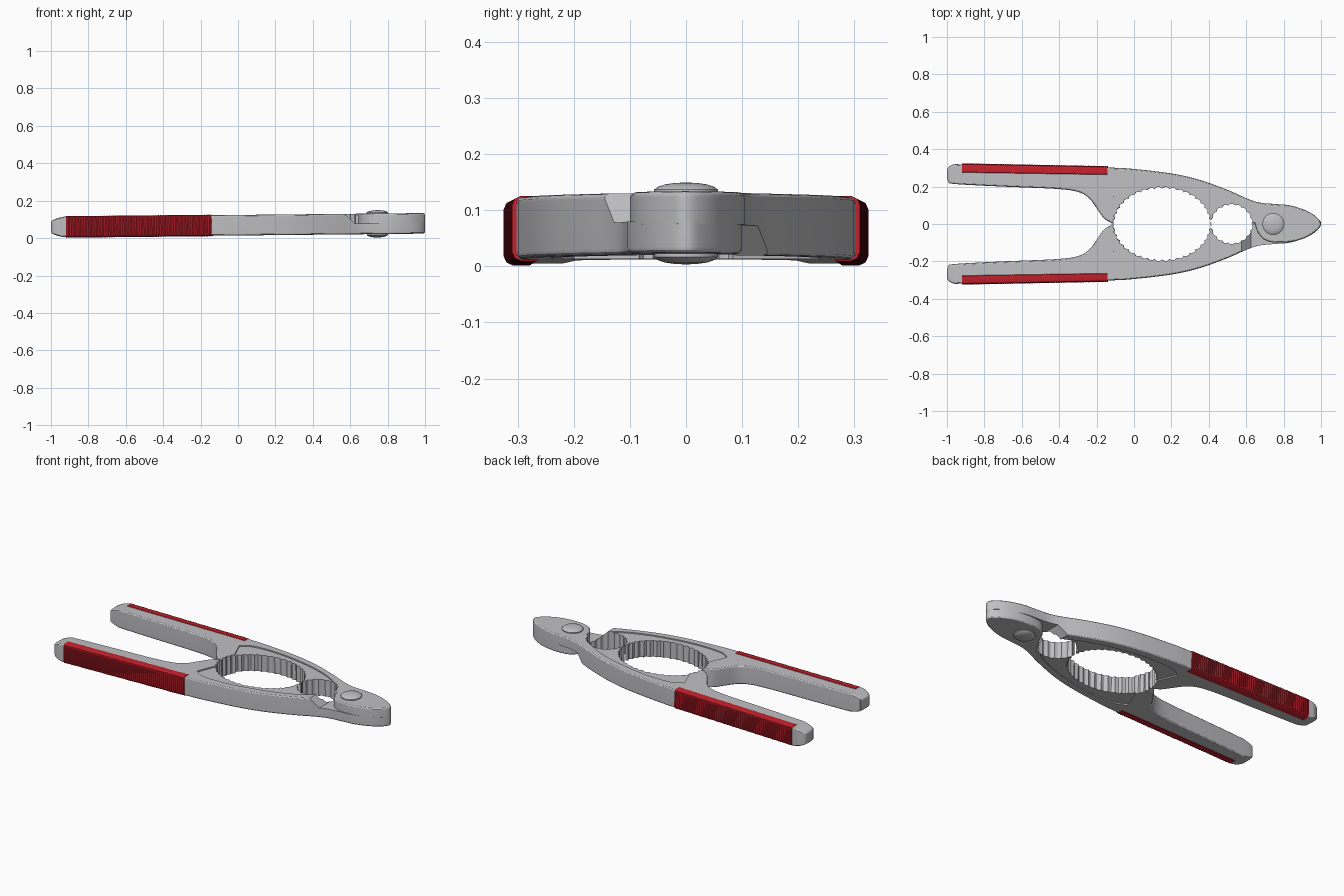
import bpy, bmesh, math
from mathutils import Matrix, Vector

cube = bpy.data.objects.get("Cube")
if cube:
    bpy.data.objects.remove(cube, do_unlink=True)


def material(name, color, rough, metal=0.0):
    m = bpy.data.materials.new(name)
    m.use_nodes = True
    m.diffuse_color = (*color, 1)
    bsdf = next(n for n in m.node_tree.nodes if n.type == 'BSDF_PRINCIPLED')
    bsdf.inputs["Base Color"].default_value = (*color, 1)
    bsdf.inputs["Roughness"].default_value = rough
    return m


GREY = material("cast grey metal", (0.53, 0.53, 0.55), 0.5)
RED = material("red grip rubber", (0.55, 0.015, 0.025), 0.6)

# whole tool rises very slightly towards the hinge
PLACE = Matrix.Translation((0, 0, 0.069)) @ Matrix.Rotation(-0.01, 4, 'Y')
FLIP = Matrix.Rotation(math.pi, 4, 'X')
HALF = 0.055


def spline(points, steps=5):
    """Smooth open curve through the points."""
    p = [Vector(q) for q in points]
    p = [2 * p[0] - p[1]] + p + [2 * p[-1] - p[-2]]
    out = []
    for a, b, c, d in zip(p, p[1:], p[2:], p[3:]):
        for i in range(steps):
            t = i / steps
            out.append(0.5 * (2 * b + (c - a) * t + (2 * a - 5 * b + 4 * c - d) * t * t
                              + (3 * b - a - 3 * c + d) * t ** 3))
    return out + [p[-2]]


def prism(outline, low, high):
    """Upright prism over an outline in plan."""
    bm = bmesh.new()
    base = bm.faces.new([bm.verts.new((x, y, low)) for x, y in outline])
    top = bmesh.ops.extrude_face_region(bm, geom=[base])["geom"]
    bmesh.ops.translate(bm, vec=(0, 0, high - low),
                        verts=[v for v in top if isinstance(v, bmesh.types.BMVert)])
    bmesh.ops.recalc_face_normals(bm, faces=bm.faces[:])
    return bm


def make(name, bm, mat):
    mesh = bpy.data.meshes.new(name)
    bmesh.ops.recalc_face_normals(bm, faces=bm.faces[:])
    bm.to_mesh(mesh)
    bm.free()
    mesh.materials.append(mat)
    obj = bpy.data.objects.new(name, mesh)
    bpy.context.collection.objects.link(obj)
    return obj


def smooth(obj, angle=28):
    bpy.ops.object.select_all(action='DESELECT')
    obj.select_set(True)
    bpy.context.view_layer.objects.active = obj
    bpy.ops.object.shade_smooth_by_angle(angle=math.radians(angle))
    mod = obj.modifiers.new("even shading", 'WEIGHTED_NORMAL')
    mod.keep_sharp = True


def cut(obj, cutter_bm):
    """Subtract a solid and bake the result."""
    cutter = make("cutter", cutter_bm, GREY)
    cutter.hide_render = True
    mod = obj.modifiers.new("cut", 'BOOLEAN')
    mod.operation, mod.solver, mod.object = 'DIFFERENCE', 'EXACT', cutter
    bpy.context.view_layer.update()
    deps = bpy.context.evaluated_depsgraph_get()
    mesh = bpy.data.meshes.new_from_object(obj.evaluated_get(deps))
    obj.modifiers.clear()
    obj.data = mesh
    bpy.data.objects.remove(cutter, do_unlink=True)


def fluted_hole(cx, rx, ry, teeth, depth):
    n = teeth * 4
    ring = []
    for i in range(n):
        a = 2 * math.pi * i / n
        d = depth * abs(math.sin(a * teeth / 2))
        ring.append((cx + (rx - depth + d) * math.cos(a), (ry - depth + d) * math.sin(a)))
    return prism(ring, -0.2, 0.2)


# arm outline: outer edge and hinge lug, then the jaw line, then the handle's inner edge
outer = spline([(-1.0, 0.26), (-0.995, 0.30), (-0.96, 0.319), (-0.9, 0.318), (-0.5, 0.31),
                (-0.14, 0.302), (0.0, 0.294), (0.2, 0.27), (0.35, 0.236), (0.5, 0.182),
                (0.6, 0.138), (0.67, 0.115), (0.75, 0.107), (0.83, 0.1), (0.91, 0.076),
                (0.97, 0.042), (1.0, 0.0), (0.975, -0.036), (0.92, -0.072), (0.85, -0.094),
                (0.77, -0.1), (0.705, -0.088), (0.665, -0.05), (0.645, 0.002)])
inner = spline([(-0.115, 0.002), (-0.16, 0.03), (-0.2, 0.085), (-0.24, 0.138), (-0.3, 0.172),
                (-0.42, 0.188), (-0.7, 0.2), (-0.96, 0.214), (-0.993, 0.228), (-1.0, 0.26)])

bm = prism(outer + inner[:-1], -HALF, HALF)
rim = [e for e in bm.edges if abs(e.verts[0].co.z - e.verts[1].co.z) < 1e-5]
bmesh.ops.bevel(bm, geom=rim, offset=0.011, segments=3, profile=0.5,
                affect='EDGES', clamp_overlap=False)

# tapered handle end
for x in (-0.93, -0.965):
    bmesh.ops.bisect_plane(bm, geom=bm.verts[:] + bm.edges[:] + bm.faces[:],
                           plane_co=(x, 0, 0), plane_no=(1, 0, 0))
for v in bm.verts:
    v.co.z *= 1 - 0.4 * (max(0, -0.93 - v.co.x) / 0.07) ** 1.4
bmesh.ops.triangulate(bm, faces=[f for f in bm.faces if f.calc_center_median().x < -0.93])
back_arm = make("back_arm", bm, GREY)

# half-lap at the hinge, with a sloped shoulder
lap = prism([(0.56, -0.07), (0.625, -0.003), (1.2, -0.003), (1.2, -0.07)], -0.5, 0.5)
lap.transform(Matrix.Rotation(math.pi / 2, 4, 'X'))
cut(back_arm, lap)

# shallow recess beside the raised outer rim, on both faces
web = spline([(-0.13, 0.2), (-0.06, 0.235), (0.1, 0.238), (0.3, 0.205),
              (0.45, 0.158), (0.55, 0.105), (0.58, 0.06)])
web += [Vector((0.5, -0.02)), Vector((-0.04, -0.02))]
for low, high in ((0.048, 0.1), (-0.1, -0.048)):
    cut(back_arm, prism(web, low, high))

# two fluted jaws
cut(back_arm, fluted_hole(0.15, 0.263, 0.199, 40, 0.009))
cut(back_arm, fluted_hole(0.522, 0.113, 0.108, 18, 0.007))

# ribbed rubber grip along the outside of the handle
bm = bmesh.new()
rings, count = [], 121
for i in range(count):
    t = i / (count - 1)
    x = -0.92 + 0.78 * t
    y0, y1 = 0.274 - 0.012 * t, 0.325 - 0.015 * t
    h = 0.058
    if i % 2:
        y1, h = y1 - 0.002, h - 0.001
    section = [(y0, h - 0.004), (y0 + 0.004, h), (y1 - 0.016, h), (y1 - 0.005, h - 0.005),
               (y1, h - 0.016)]
    section += [(y, -z) for y, z in reversed(section)]
    rings.append([bm.verts.new((x, y, z)) for y, z in section])
for a, b in zip(rings, rings[1:]):
    for k in range(len(a)):
        j = (k + 1) % len(a)
        bm.faces.new((a[k], a[j], b[j], b[k]))
bm.faces.new(rings[0])
bm.faces.new(rings[-1])
back_grip = make("back_grip", bm, RED)

# front half is the back half turned over about the long axis
for part in (back_arm, back_grip):
    twin = part.copy()
    twin.data = part.data.copy()
    twin.name = part.name.replace("back", "front")
    bpy.context.collection.objects.link(twin)
    part.data.transform(PLACE)
    twin.data.transform(PLACE @ FLIP)
    smooth(part)
    smooth(twin)

# domed hinge rivet, turned from a half profile
bm = bmesh.new()
dome = [(0, 0.073), (0.02, 0.0722), (0.038, 0.0695), (0.051, 0.065), (0.057, 0.06), (0.057, 0.053),
        (0.03, 0.05)]
profile = dome + [(r, -z) for r, z in reversed(dome)]
verts = [bm.verts.new((r, 0, z)) for r, z in profile]
edges = [bm.edges.new(pair) for pair in zip(verts, verts[1:])]
bmesh.ops.spin(bm, geom=verts + edges, cent=(0, 0, 0), axis=(0, 0, 1),
               angle=2 * math.pi, steps=40)
bmesh.ops.remove_doubles(bm, verts=bm.verts[:], dist=1e-4)
bm.transform(PLACE @ Matrix.Translation((0.745, 0, 0)))
smooth(make("hinge_rivet", bm, GREY), 35)
